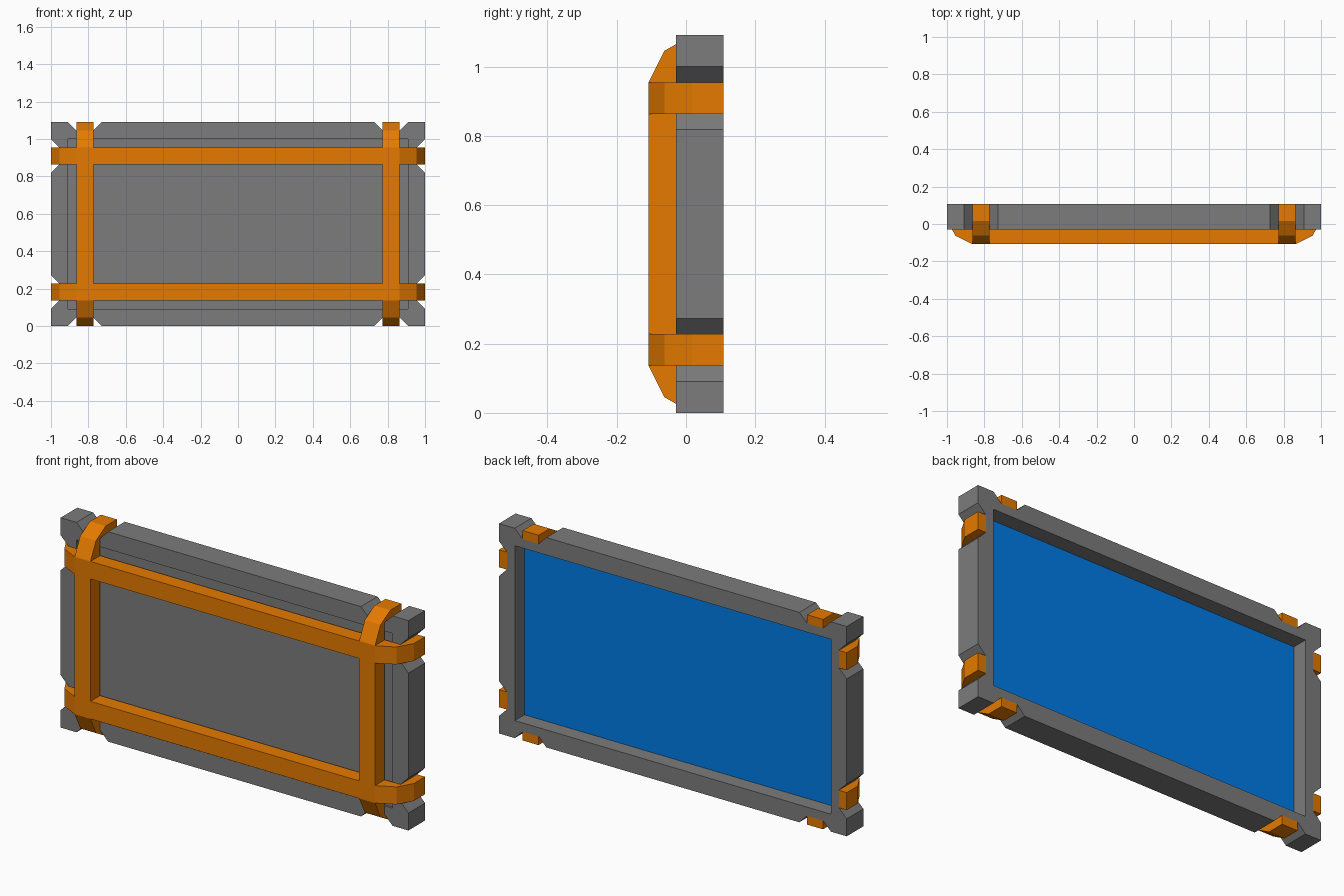
import bpy, bmesh
from mathutils import Vector

cube = bpy.data.objects.get("Cube")
if cube:
    bpy.data.objects.remove(cube, do_unlink=True)


def material(name, rgb):
    m = bpy.data.materials.new(name)
    m.use_nodes = True
    color = (*rgb, 1)
    m.diffuse_color = color
    m.node_tree.nodes["Principled BSDF"].inputs["Base Color"].default_value = color
    return m


GREY = material("grey metal", (0.2, 0.2, 0.2))
ORANGE = material("orange paint", (0.78, 0.195, 0.0))
BLUE = material("blue backing", (0.0, 0.2, 0.8))

# Everything is measured in one module, the notch depth
U = 1 / 22
HALF_W, HALF_H = 22 * U, 12 * U
BACK = 2.375 * U                 # rear plane; the straps' front is at -BACK
FRONT = BACK - 3 * U             # front plane of the frame
STRAP = 2 * U                    # strap width
OFFSET = 3 * U                   # outer edge to near side of a strap
MID = Vector((0, 0, HALF_H))


def prism(name, loops, place, push, mats):
    """Fill flat loops (outer, then holes) and extrude them by push."""
    bm = bmesh.new()
    edges = []
    for loop in loops:
        vs = [bm.verts.new(place(*p)) for p in loop]
        edges += [bm.edges.new((a, b)) for a, b in zip(vs, vs[1:] + vs[:1])]
    if len(loops) == 1:
        bm.faces.new(bm.verts[:])
    else:
        bmesh.ops.triangle_fill(bm, edges=edges, use_beauty=True)
    out = bmesh.ops.extrude_face_region(bm, geom=bm.faces[:], use_keep_orig=True)
    moved = [g for g in out["geom"] if isinstance(g, bmesh.types.BMVert)]
    bmesh.ops.translate(bm, verts=moved, vec=push)
    bmesh.ops.recalc_face_normals(bm, faces=bm.faces)
    me = bpy.data.meshes.new(name)
    bm.to_mesh(me)
    bm.free()
    for m in mats:
        me.materials.append(m)
    ob = bpy.data.objects.new(name, me)
    bpy.context.collection.objects.link(ob)
    return ob


# Notched outer frame with a rectangular opening
def notch(half):
    a = half - OFFSET
    return [(a - STRAP - U, 0), (a - STRAP, U), (a, U), (a + U, 0)]


corner = [(x, HALF_H - d) for x, d in notch(HALF_W)]
corner.append((HALF_W, HALF_H))
corner += [(HALF_W - d, z) for z, d in reversed(notch(HALF_H))]
outline = []
for sx, sz in ((1, 1), (1, -1), (-1, -1), (-1, 1)):
    pts = corner if sx * sz > 0 else corner[::-1]
    outline += [(x * sx, z * sz) for x, z in pts]

ix, iz = HALF_W - 2 * U, HALF_H - 2 * U
opening = [(ix, iz), (ix, -iz), (-ix, -iz), (-ix, iz)]
prism("outer_frame", [outline, opening],
      lambda x, z: MID + Vector((x, FRONT, z)), Vector((0, BACK - FRONT, 0)), [GREY])

# Inner panel, set slightly back in the opening, blue on its rear side
panel = prism("inner_panel", [opening],
              lambda x, z: MID + Vector((x, FRONT + U / 4, z)), Vector((0, U, 0)), [GREY, BLUE])
for f in panel.data.polygons:
    f.material_index = int(f.normal.y > 0.5)


# Clamp straps: a front bar whose chamfered ends wrap back into the notches
def strap_profile(half):
    side = [(half - OFFSET, -BACK), (half - U, U - BACK), (half, BACK - 2 * U), (half, BACK),
            (half - U, BACK), (half - U, FRONT)]
    return side + [(-u, y) for u, y in reversed(side)]


for name, s in (("left", 1), ("right", -1)):
    x = s * (HALF_W - OFFSET - STRAP / 2) - STRAP / 2
    prism(name + "_strap", [strap_profile(HALF_H)],
          lambda u, y: MID + Vector((x, y, u)), Vector((STRAP, 0, 0)), [ORANGE])
for name, s in (("top", 1), ("bottom", -1)):
    z = s * (HALF_H - OFFSET - STRAP / 2) - STRAP / 2
    prism(name + "_strap", [strap_profile(HALF_W)],
          lambda u, y: MID + Vector((u, y, z)), Vector((0, 0, STRAP)), [ORANGE])
